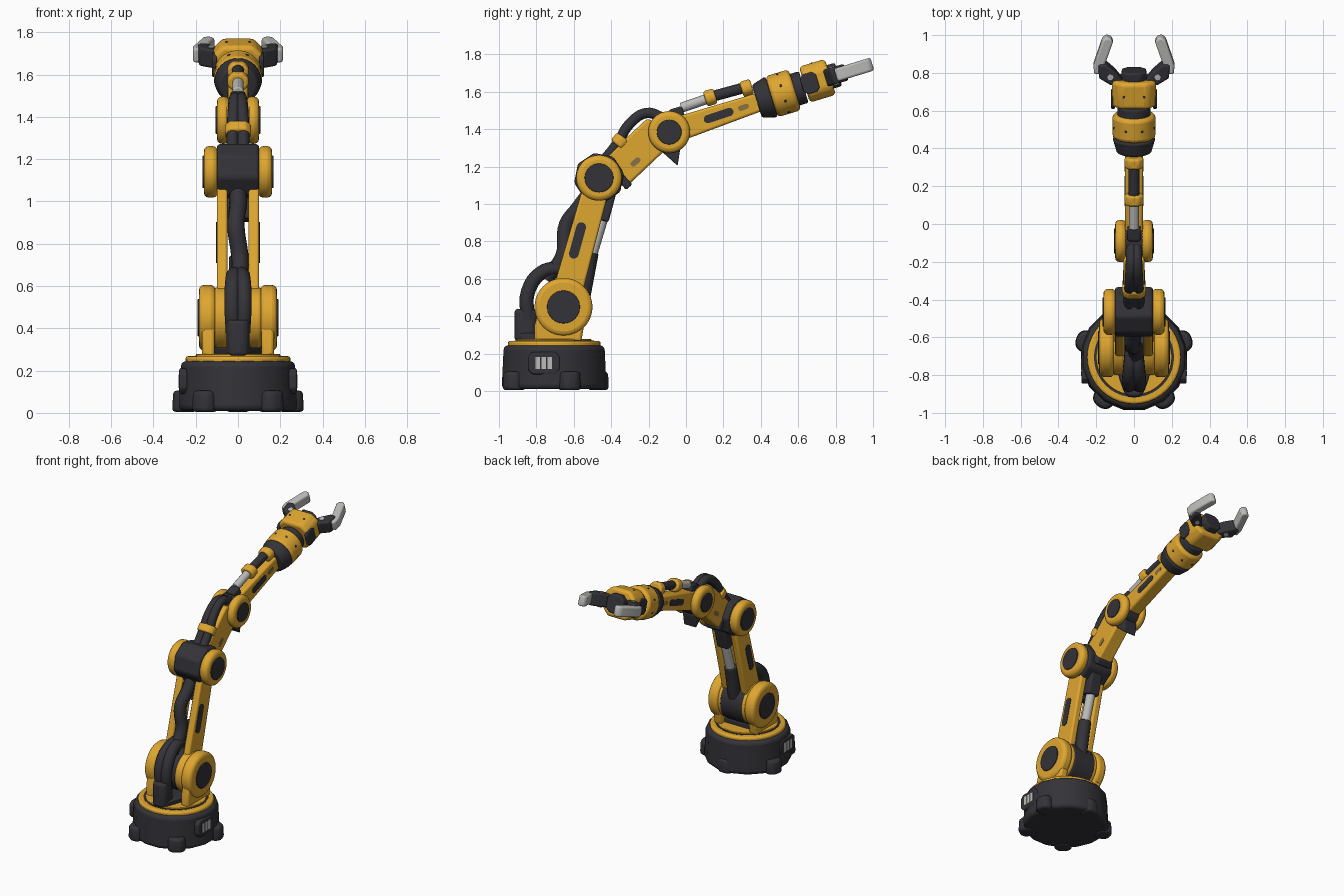
import bpy, bmesh, math
from mathutils import Matrix, Vector

cube = bpy.data.objects.get("Cube")
if cube:
    bpy.data.objects.remove(cube, do_unlink=True)


def material(name, rgb):
    m = bpy.data.materials.new(name)
    m.use_nodes = True
    m.diffuse_color = (*rgb, 1)
    m.node_tree.nodes["Principled BSDF"].inputs["Base Color"].default_value = (*rgb, 1)
    return m


YELLOW = material("yellow paint", (0.74, 0.385, 0.03))
DARK = material("dark rubber", (0.033, 0.033, 0.04))
STEEL = material("light steel", (0.5, 0.5, 0.49))
WORN = material("worn marking", (0.25, 0.17, 0.06))


# Frames: local Y runs along a link that is pitched in the side plane
def frame(y, z, degrees=0):
    return Matrix.Translation((0, y, z)) @ Matrix.Rotation(math.radians(degrees), 4, 'X')


def between(a, b):
    return frame((a[0] + b[0]) / 2, (a[1] + b[1]) / 2,
                 math.degrees(math.atan2(b[1] - a[1], b[0] - a[0])))


WORLD = Matrix()


# Outlines
def circle(r, n=32, u=0, v=0, turn=0):
    return [(u + r * math.cos(turn + math.tau * i / n),
             v + r * math.sin(turn + math.tau * i / n)) for i in range(n)]


def rect(w, h, u=0, v=0):
    return [(u + a * w / 2, v + b * h / 2) for a, b in ((-1, -1), (1, -1), (1, 1), (-1, 1))]


def capsule(length, width):
    r = width / 2
    return [((length / 2 - r) * (1 if i < 9 else -1) + r * math.cos(a), r * math.sin(a))
            for i in range(18) for a in [-math.pi / 2 + math.pi * (i if i < 9 else i - 1) / 8]]


def chamfered(w, h, c):
    w, h = w / 2, h / 2
    return [(-w, c - h), (c - w, -h), (w - c, -h), (w, c - h),
            (w, h - c), (w - c, h), (c - w, h), (-w, h - c)]


# Extruded outline along a local axis, optionally tapered, bevelled and mirrored
def prism(name, mat, pts, lo, hi, axis='X', at=WORLD, bevel=0.0, mirror=False, taper=1.0):
    def place(u, v, h):
        return {'X': (h, u, v), 'Y': (u, h, v), 'Z': (u, v, h)}[axis]
    bm = bmesh.new()
    low = [bm.verts.new(place(u, v, lo)) for u, v in pts]
    top = [bm.verts.new(place(u * taper, v * taper, hi)) for u, v in pts]
    bm.faces.new(low)
    bm.faces.new(top)
    for i in range(len(pts)):
        j = (i + 1) % len(pts)
        bm.faces.new((low[i], low[j], top[j], top[i]))
    bmesh.ops.recalc_face_normals(bm, faces=bm.faces)
    bm.transform(at)
    mesh = bpy.data.meshes.new(name)
    bm.to_mesh(mesh)
    bm.free()
    ob = bpy.data.objects.new(name, mesh)
    bpy.context.collection.objects.link(ob)
    mesh.materials.append(mat)
    if bevel:
        b = ob.modifiers.new("bevel", 'BEVEL')
        b.width, b.segments, b.limit_method = bevel, 3, 'ANGLE'
        b.angle_limit = math.radians(35)
    if mirror:
        ob.modifiers.new("mirror", 'MIRROR')
    bpy.ops.object.select_all(action='DESELECT')
    ob.select_set(True)
    bpy.context.view_layer.objects.active = ob
    bpy.ops.object.shade_smooth_by_angle(angle=math.radians(32))


def rod(name, mat, a, b, r):
    half = (Vector(b) - Vector(a)).length / 2
    prism(name, mat, circle(r, 20), -half, half, 'Y', between(a, b), 0.006)


def hose(name, pts, r):
    cu = bpy.data.curves.new(name, 'CURVE')
    cu.dimensions, cu.bevel_depth, cu.bevel_resolution = '3D', r, 3
    cu.use_fill_caps, cu.resolution_u = True, 6
    sp = cu.splines.new('BEZIER')
    sp.bezier_points.add(len(pts) - 1)
    for bp, p in zip(sp.bezier_points, pts):
        bp.co = p
        bp.handle_left_type = bp.handle_right_type = 'AUTO'
    cu.materials.append(DARK)
    bpy.context.collection.objects.link(bpy.data.objects.new(name, cu))


def joint(label, at, r, x0, x1, cap):
    prism(label + "_discs", YELLOW, circle(r, 40), x0, x1, at=at, bevel=0.025, mirror=True)
    prism(label + "_caps", DARK, circle(cap), x1 - 0.01, x1 + 0.006, at=at, bevel=0.004, mirror=True)


# Base with feet, side ports and turntable
BASE = frame(-0.705, 0)
prism("base_body", DARK, circle(0.286, 16, turn=math.pi / 16), 0.01, 0.245, 'Z', BASE, 0.025, taper=0.96)
for i in range(5):
    spot = BASE @ Matrix.Rotation(math.radians(18 + 72 * i), 4, 'Z') @ Matrix.Translation(
        (0.265 if i != 1 else 0.235, 0, 0))
    prism("base_foot", DARK, chamfered(0.115, 0.12, 0.03), 0.005, 0.105, 'Z', spot, 0.025, taper=0.92)
PORT = frame(-0.76, 0.15)
prism("port_frame", DARK, chamfered(0.17, 0.12, 0.025), 0.24, 0.278, at=PORT, bevel=0.008, mirror=True)
for i in range(3):
    prism("port_contact", STEEL, rect(0.025, 0.065, u=(i - 1) * 0.032), 0.274, 0.281, at=PORT, mirror=True)
prism("turntable_ring", YELLOW, circle(0.248, 40), 0.23, 0.268, 'Z', BASE, 0.012)
prism("turntable_groove", DARK, circle(0.212, 40), 0.26, 0.27, 'Z', BASE)
prism("turntable_deck", YELLOW, circle(0.2, 40), 0.26, 0.278, 'Z', BASE, 0.004)
prism("deck_block", DARK, [(-0.055, -0.18), (0.055, -0.18), (0.12, 0.02), (0.12, 0.11), (-0.12, 0.11), (-0.12, 0.02)],
      0.27, 0.31, 'Z', BASE, 0.008)

# Shoulder
S, E, W = (-0.655, 0.45), (-0.465, 1.14), (-0.09, 1.385)
prism("shoulder_brackets", YELLOW,
      [(-0.81, 0.265), (-0.81, 0.35), (-0.77, 0.5), (-0.65, 0.5), (-0.54, 0.38), (-0.56, 0.265)],
      0.11, 0.17, bevel=0.015, mirror=True)
joint("shoulder", frame(*S), 0.155, 0.105, 0.185, 0.088)
prism("shoulder_drum", DARK, circle(0.14), -0.06, 0.06, at=frame(*S), bevel=0.01)
prism("shoulder_cover", DARK, [(0.15 * math.cos(a), 0.15 * math.sin(a))
                               for a in [math.radians(-90 + 10 * i) for i in range(16)]],
      -0.085, 0.085, at=frame(*S), bevel=0.008)
prism("rail_hubs", YELLOW, circle(0.145, 40), 0.05, 0.112, at=frame(*S), bevel=0.015, mirror=True)

# Upper arm: twin rails with slots, and the lift piston between them
UPPER = between(S, E)
prism("upper_arm_rails", YELLOW, [(-0.36, -0.08), (0.36, -0.068), (0.36, 0.068), (-0.36, 0.08)],
      0.05, 0.1, at=UPPER, bevel=0.012, mirror=True)
prism("rail_slots", DARK, capsule(0.2, 0.052), 0.097, 0.103, at=UPPER @ Matrix.Translation((0, 0.005, 0.022)),
      mirror=True)
rod("piston_sleeve", DARK, (-0.555, 0.5), (-0.51, 0.74), 0.043)
rod("piston_rod", STEEL, (-0.508, 0.72), (-0.433, 0.97), 0.031)
prism("piston_mount", DARK, rect(0.16, 0.075), -0.045, 0.045, at=frame(-0.43, 0.99, 75), bevel=0.012)
prism("arm_crossbar", DARK, rect(0.1, 0.08), -0.06, 0.06, at=frame(-0.53, 0.96, 75), bevel=0.01)

# Rear cables and their connector
prism("cable_connector", DARK, chamfered(0.11, 0.125, 0.025), 0.27, 0.44, 'Z', frame(-0.855, 0), 0.02, taper=0.98)
for x in (-0.022, 0.022):
    hose("rear_hose", [(x, -0.845, 0.38), (x * 1.3, -0.845, 0.53), (x, -0.77, 0.635), (x * 0.5, -0.66, 0.66)], 0.038)
hose("middle_hose", [(0, -0.75, 0.6), (0.01, -0.66, 0.72), (-0.01, -0.64, 0.89),
                     (0, -0.575, 0.98), (0, -0.5, 1.08)], 0.041)

# Elbow
joint("elbow", frame(*E), 0.122, 0.095, 0.162, 0.077)
prism("elbow_block", DARK, circle(0.136, 8, turn=0.2), -0.1, 0.1, at=frame(*E), bevel=0.015)

# Middle arm with its markings, hose and clamp
prism("middle_arm", YELLOW, [(-0.43, 1.25), (-0.21, 1.455), (-0.09, 1.42), (-0.12, 1.28),
                             (-0.31, 1.1), (-0.41, 1.1)], -0.055, 0.055, bevel=0.014)
prism("middle_arm_markings", WORN, capsule(0.06, 0.03), 0.052, 0.057, at=frame(-0.27, 1.225, 40), mirror=True)
prism("middle_arm_collar", DARK, rect(0.045, 0.2), -0.06, 0.06, at=frame(-0.37, 1.165, 42), bevel=0.01)
for x in (-0.025, 0.025):
    hose("top_hose", [(x, -0.45, 1.22), (x, -0.37, 1.32), (x * 0.8, -0.3, 1.43),
                      (x * 0.6, -0.21, 1.487), (x * 0.6, -0.12, 1.46)], 0.029)
prism("top_hose_clamp", YELLOW, chamfered(0.125, 0.09, 0.025), -0.028, 0.028, 'Y',
      frame(-0.35, 1.335, 50), 0.012)

# Second elbow
joint("wrist_elbow", frame(*W), 0.112, 0.04, 0.1, 0.066)
prism("wrist_elbow_core", DARK, circle(0.1), -0.045, 0.045, at=frame(*W))
prism("under_bracket", DARK, [(-0.14, 1.29), (-0.045, 1.205), (-0.03, 1.3)], -0.05, 0.05, bevel=0.008)

# Forearm with slots and the thin piston on top
FORE = between(W, (0.42, 1.555))
prism("forearm", YELLOW, [(-0.2, -0.065), (0.24, -0.05), (0.24, 0.05), (-0.2, 0.065)],
      -0.048, 0.048, at=FORE, bevel=0.014)
prism("forearm_slots", DARK, capsule(0.165, 0.044), 0.045, 0.051, at=FORE @ Matrix.Translation((0, 0.01, 0)),
      mirror=True)
prism("forearm_markings", WORN, capsule(0.06, 0.028), 0.045, 0.05, at=FORE @ Matrix.Translation((0, 0.15, 0)),
      mirror=True)
prism("thin_piston_mount", DARK, rect(0.075, 0.06), -0.035, 0.035, at=frame(-0.05, 1.485, 17), bevel=0.012)
rod("thin_piston_rod", STEEL, (-0.025, 1.515), (0.12, 1.565), 0.027)
rod("thin_piston_sleeve", DARK, (0.12, 1.57), (0.34, 1.63), 0.029)
for y, z in ((0.13, 1.57), (0.325, 1.62)):
    prism("piston_clamp", YELLOW, chamfered(0.1, 0.085, 0.025), -0.029, 0.029, 'Y', frame(y, z, 17), 0.012)

# Wrist roll unit
ROLL = frame(0.505, 1.588, 17)
prism("wrist_cuff", DARK, circle(0.114), -0.05, -0.132, 'Y', ROLL, 0.012, taper=0.8)
prism("wrist_drum", YELLOW, circle(0.114, 40), -0.05, 0.08, 'Y', ROLL, 0.02)
prism("wrist_neck", DARK, circle(0.088), 0.07, 0.13, 'Y', ROLL, 0.01)
for i in range(8):
    spin = ROLL @ Matrix.Rotation(math.tau * (i + 0.5) / 8, 4, 'Y')
    prism("drum_bolt", DARK, circle(0.008, 10, u=0.015), 0.105, 0.116, at=spin)

# Hand
HAND = frame(0.705, 1.66, 17)
prism("hand_shell", YELLOW, chamfered(0.235, 0.2, 0.045), -0.075, 0.07, 'Y', HAND, 0.02)
prism("hand_side_panels", DARK, chamfered(0.09, 0.11, 0.02), 0.1, 0.122, at=HAND @ Matrix.Translation((0, -0.045, 0)),
      bevel=0.006, mirror=True)
prism("palm", DARK, chamfered(0.13, 0.13, 0.03), 0.06, 0.115, 'Y', HAND, 0.01)
prism("hand_bolts", DARK, circle(0.007, 10, u=0.055, v=-0.005), 0.097, 0.102, 'Z', HAND, mirror=True)

# Gripper: knuckles, pivots and fingers
prism("knuckles", DARK, [(0.05, 0.05), (0.12, 0.04), (0.185, 0.08), (0.19, 0.155), (0.15, 0.16), (0.1, 0.115)],
      -0.046, 0.046, 'Z', HAND, 0.012, mirror=True)
prism("knuckle_pivots", STEEL, circle(0.016, 16, u=0.125, v=0.09), -0.051, 0.051, 'Z', HAND, mirror=True)
prism("fingers", STEEL, [(0.165, 0.1), (0.212, 0.1), (0.214, 0.15), (0.168, 0.29), (0.145, 0.307),
                         (0.118, 0.296), (0.112, 0.275), (0.155, 0.15)],
      -0.036, 0.036, 'Z', HAND, 0.012, mirror=True)
